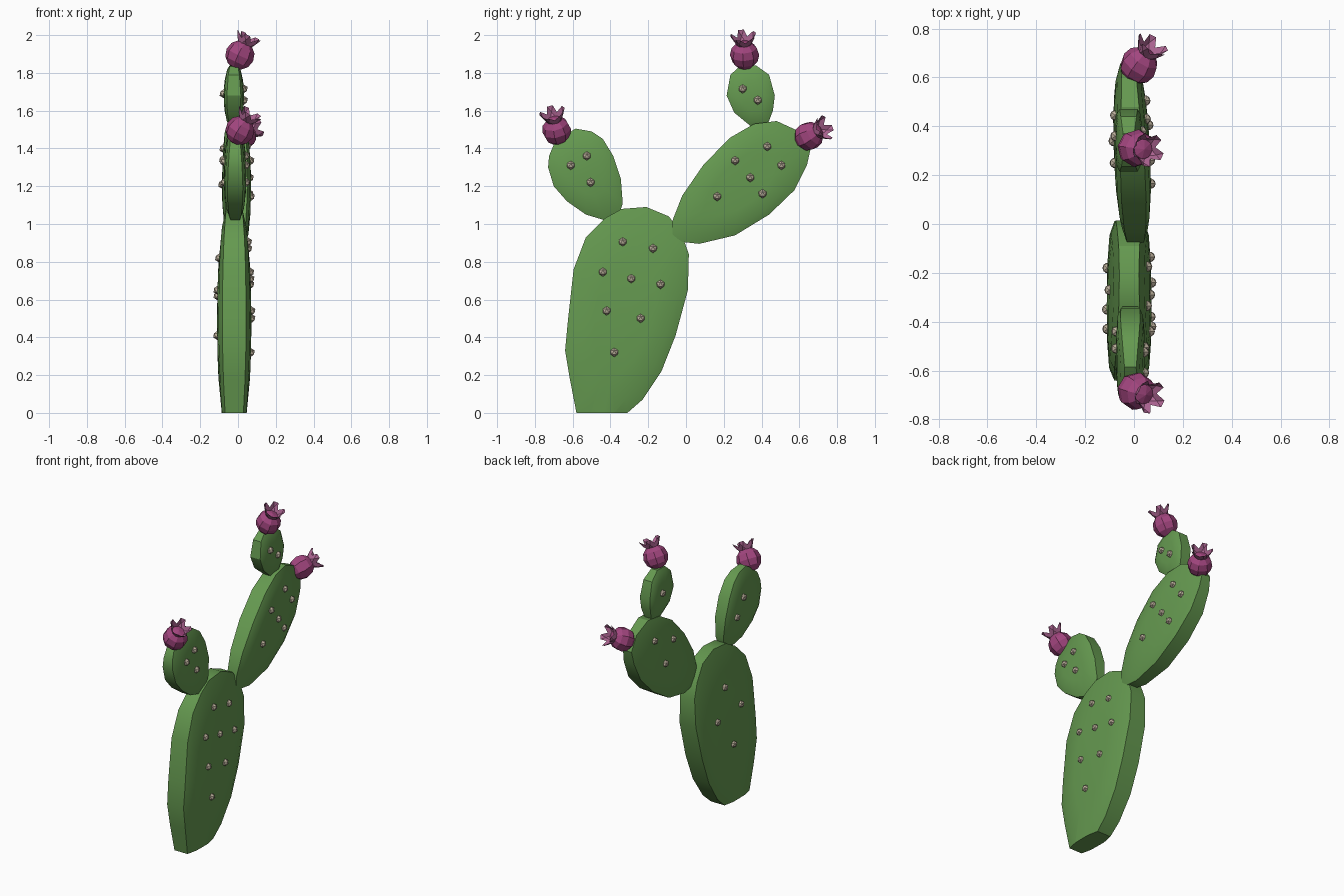
import bpy, bmesh, math
from mathutils import Vector, Matrix
from mathutils.bvhtree import BVHTree

if "Cube" in bpy.data.objects:
    bpy.data.objects.remove(bpy.data.objects["Cube"])


def material(name, rgb):
    m = bpy.data.materials.new(name)
    m.diffuse_color = (*rgb, 1)
    m.use_nodes = True
    m.node_tree.nodes["Principled BSDF"].inputs["Base Color"].default_value = m.diffuse_color
    return m


GREEN = material("cactus_green", (0.13, 0.32, 0.08))
PINK = material("fruit_pink", (0.36, 0.06, 0.21))
PETAL = material("petal_pink", (0.42, 0.13, 0.29))
BEIGE = material("spine_beige", (0.5, 0.43, 0.33))


def finish(bm, name, mat, smooth=False):
    me = bpy.data.meshes.new(name)
    bm.to_mesh(me)
    bm.free()
    me.materials.append(mat)
    ob = bpy.data.objects.new(name, me)
    bpy.context.collection.objects.link(ob)
    if smooth:
        bpy.ops.object.select_all(action='DESELECT')
        ob.select_set(True)
        bpy.context.view_layer.objects.active = ob
        bpy.ops.object.shade_smooth_by_angle(angle=math.radians(30))
    return ob


def pad(name, outline, cx, half, axis, thin, right, left, slope=0.0):
    """Flattened pad: y-z outline lofted through x, with a wart-like spine at each y-z spot."""
    pts = [Vector((0, y, z)) for y, z in outline]
    mid = sum(pts, Vector()) / len(pts)
    ax = Vector((0, *axis)).normalized()
    along = [p.dot(ax) for p in pts]
    lo, hi = min(along), max(along)
    bm = bmesh.new()
    rings = []
    for fx, s in ((-1, .5), (-.92, .84), (-.7, 1), (.7, 1), (.92, .84), (1, .5)):
        ring = []
        for p in pts:
            q = mid + (p - mid) * s
            t = (2 * q.dot(ax) - lo - hi) / (hi - lo)
            q.x = cx + slope * (q.y - mid.y) + fx * half * math.sqrt(1 - thin * t * t)
            ring.append(bm.verts.new(q))
        rings.append(ring)
    n = len(pts)
    for a, b in zip(rings, rings[1:]):
        for i in range(n):
            bm.faces.new((a[i], a[(i + 1) % n], b[(i + 1) % n], b[i]))
    # domed broad sides
    for ring, sx in ((rings[0], -1), (rings[-1], 1)):
        c = bm.verts.new((cx + sx * half * 1.02, mid.y, mid.z))
        for i in range(n):
            bm.faces.new((ring[i], ring[(i + 1) % n], c))
    # flat cut on the ground
    if min(p.z for p in pts) < 0:
        bmesh.ops.bisect_plane(bm, geom=bm.verts[:] + bm.edges[:] + bm.faces[:],
                               plane_co=(0, 0, 0), plane_no=(0, 0, 1), clear_inner=True)
        bmesh.ops.holes_fill(bm, edges=[e for e in bm.edges if e.is_boundary])
    bmesh.ops.recalc_face_normals(bm, faces=bm.faces)
    tree = BVHTree.FromBMesh(bm)
    finish(bm, name, GREEN, True)
    # spines on both broad sides
    sb = bmesh.new()
    for side, spots in ((1, right), (-1, left)):
        for y, z in spots:
            hit = tree.ray_cast(Vector((side, y, z)), Vector((-side, 0, 0)))[0]
            if hit:
                bmesh.ops.create_icosphere(sb, subdivisions=1, radius=0.024,
                                           matrix=Matrix.Translation(hit))
    finish(sb, name + "_spines", BEIGE)


def flower(name, centre, axis, turn):
    """Faceted round fruit with a flared five-petal crown."""
    m = (Matrix.Translation(centre) @ Vector(axis).to_track_quat('Z', 'Y').to_matrix().to_4x4()
         @ Matrix.Rotation(turn, 4, 'Z'))
    bm = bmesh.new()
    bmesh.ops.create_uvsphere(bm, u_segments=8, v_segments=6, radius=0.078, matrix=m)
    finish(bm, name + "_fruit", PINK)
    bm = bmesh.new()
    n = 5

    def at(r, a, h):
        return bm.verts.new(m @ Vector((r * math.cos(a), r * math.sin(a), h)))

    step = 2 * math.pi / n
    base = [at(.034, i * step, .05) for i in range(n)]
    notch = [at(.045, i * step, .088) for i in range(n)]
    for i in range(n):
        j = (i + 1) % n
        a = (i + .5) * step
        belly = at(.056, a, .085)
        t1, t2 = at(.07, a - .22, .116), at(.07, a + .22, .116)
        bm.faces.new((base[i], base[j], belly))
        bm.faces.new((base[i], belly, t1, notch[i]))
        bm.faces.new((base[j], notch[j], t2, belly))
        bm.faces.new((belly, t2, t1))
    finish(bm, name + "_petals", PETAL)


# Large base pad
pad("base_pad",
    [(-.58, 0), (-.54, -.09), (-.46, -.13), (-.38, -.08), (-.31, 0), (-.23, .07), (-.13, .22),
     (-.055, .41), (.01, .65), (.015, .84), (-.02, .94), (-.09, 1.04), (-.21, 1.09), (-.34, 1.08),
     (-.43, 1.03), (-.53, .93), (-.595, .76), (-.625, .49), (-.64, .33), (-.615, .18)],
    -.02, .09, (.15, 1), .6,
    [(-.335, .905), (-.175, .87), (-.44, .745), (-.29, .71), (-.135, .68), (-.42, .54),
     (-.24, .50), (-.38, .32)],
    [(-.27, .82), (-.43, .65), (-.18, .62), (-.35, .41)])

# Right arm pad
pad("right_pad",
    [(-.075, 1.01), (-.07, .94), (-.02, .905), (.07, .895), (.26, .94), (.44, 1.05), (.575, 1.18),
     (.64, 1.31), (.66, 1.40), (.60, 1.49), (.48, 1.545), (.36, 1.53), (.23, 1.455), (.09, 1.31),
     (-.02, 1.15)],
    -.008, .073, (1, .8), .65,
    [(.43, 1.41), (.26, 1.335), (.505, 1.31), (.34, 1.245), (.405, 1.16), (.165, 1.145)],
    [(.25, 1.34), (.445, 1.40), (.34, 1.21)], -.04)

# Left arm pad
pad("left_pad",
    [(-.43, 1.02), (-.35, 1.06), (-.335, 1.11), (-.345, 1.24), (-.385, 1.36), (-.44, 1.45),
     (-.50, 1.49), (-.585, 1.505), (-.64, 1.47), (-.70, 1.42), (-.725, 1.36), (-.73, 1.30),
     (-.70, 1.20), (-.63, 1.12), (-.53, 1.05)],
    -.015, .058, (-.5, 1), .65,
    [(-.525, 1.36), (-.61, 1.31), (-.505, 1.22)],
    [(-.51, 1.33), (-.44, 1.22)])

# Small top pad
pad("top_pad",
    [(.34, 1.52), (.43, 1.52), (.46, 1.60), (.47, 1.68), (.44, 1.79), (.37, 1.84), (.285, 1.835),
     (.235, 1.79), (.215, 1.68), (.255, 1.59)],
    -.022, .053, (-.1, 1), .65,
    [(.30, 1.715), (.38, 1.655)], [(.36, 1.69)])

# Flowers
flower("left_flower", (.01, -.685, 1.495), (.5, -.2, .85), .2)
flower("right_flower", (.02, .65, 1.465), (.5, .75, .4), .6)
flower("top_flower", (.01, .31, 1.895), (.4, -.05, .85), 0)
